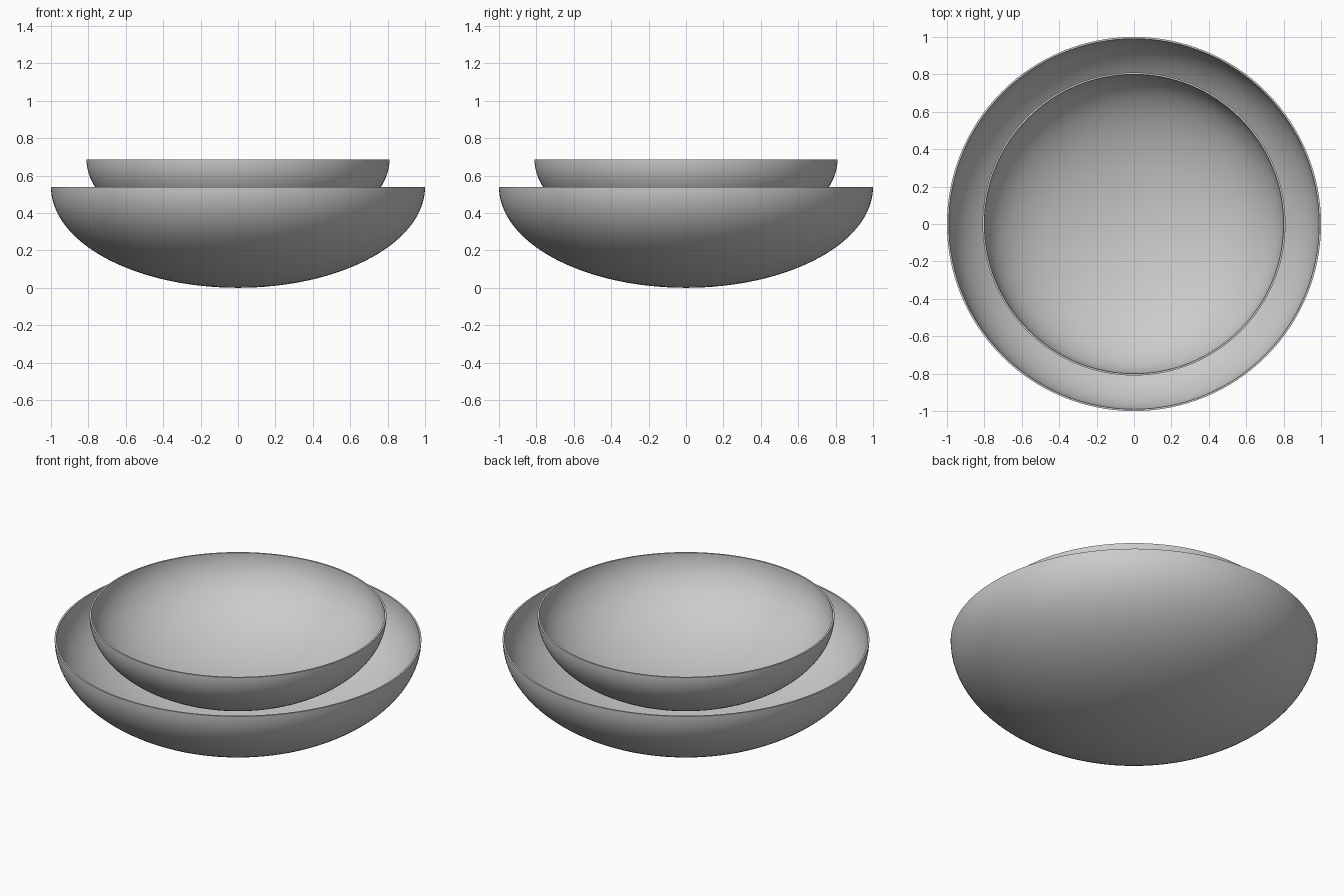
import bpy
import bmesh
from math import cos, sin, pi

cube = bpy.data.objects.get("Cube")
if cube:
    bpy.data.objects.remove(cube, do_unlink=True)

SIDES = 128
RINGS = 40
WALL = 0.01


def arc(radius, depth, rim_z):
    """Quarter ellipse from the bottom pole up to the rim."""
    steps = [i / RINGS * pi / 2 for i in range(RINGS + 1)]
    return [(radius * sin(a), 0, rim_z - depth * cos(a)) for a in steps]


def bowl(name, radius, depth, rim_z):
    """Lathe a thin half-ellipsoid shell with a flat rim."""
    outer = arc(radius, depth, rim_z)
    inner = arc(radius - WALL, depth - WALL, rim_z)
    bm = bmesh.new()
    verts = [bm.verts.new(p) for p in outer + inner[::-1]]
    edges = [bm.edges.new(pair) for pair in zip(verts, verts[1:])]
    bmesh.ops.spin(bm, geom=verts + edges, cent=(0, 0, 0), axis=(0, 0, 1),
                   angle=2 * pi, steps=SIDES)
    bmesh.ops.remove_doubles(bm, verts=bm.verts, dist=0.0001)
    bmesh.ops.recalc_face_normals(bm, faces=bm.faces)
    mesh = bpy.data.meshes.new(name)
    bm.to_mesh(mesh)
    bm.free()
    obj = bpy.data.objects.new(name, mesh)
    bpy.context.collection.objects.link(obj)

    # Smooth walls, crisp rim
    bpy.ops.object.select_all(action='DESELECT')
    obj.select_set(True)
    bpy.context.view_layer.objects.active = obj
    bpy.ops.object.shade_smooth_by_angle(angle=pi / 6)
    return obj


# Large outer bowl with a smaller one nested above it
bowl("large_bowl", 1.0, 0.54, 0.54)
bowl("small_bowl", 0.81, 0.44, 0.685)
